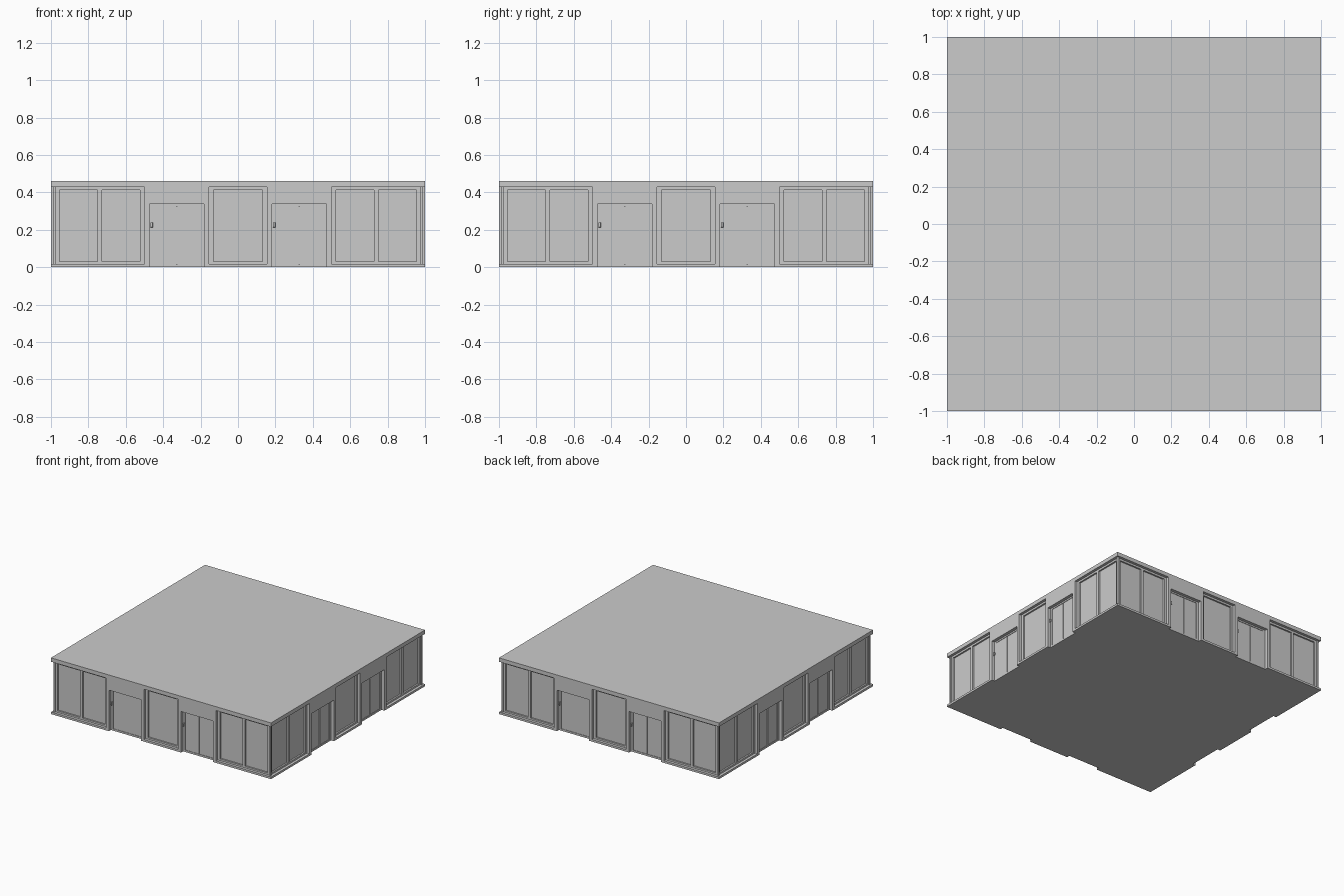
import bpy, bmesh
from mathutils import Matrix, Vector
from math import pi

if "Cube" in bpy.data.objects:
    bpy.data.objects.remove(bpy.data.objects["Cube"])

TOP, FASCIA, SILL, DOOR_H = 0.462, 0.43, 0.017, 0.337
CORE = 0.965                                  # half width of the inner block
DOORS = [(-0.473, -0.182), (0.182, 0.473)]
WINDOWS = [(-0.977, -0.50, 2), (-0.155, 0.155, 1), (0.50, 0.977, 2)]


def add_box(bm, u0, u1, y0, y1, z0, z1, bevel=0):
    size = Vector((u1 - u0, y1 - y0, z1 - z0))
    mid = Vector((u0 + u1, y0 + y1, z0 + z1)) / 2
    m = Matrix.Translation(mid) @ Matrix.Diagonal((*size, 1))
    v = bmesh.ops.create_cube(bm, size=1, matrix=m)["verts"]
    if bevel:
        edges = list({e for p in v for e in p.link_edges})
        bmesh.ops.bevel(bm, geom=edges, offset=bevel, segments=1, affect='EDGES')


def make(name, boxes, turn=0):
    """One object from a list of boxes, turned to one of the four sides."""
    bm = bmesh.new()
    for b in boxes:
        add_box(bm, *b)
    bm.transform(Matrix.Rotation(turn, 4, 'Z'))
    me = bpy.data.meshes.new(name)
    bm.to_mesh(me)
    bm.free()
    ob = bpy.data.objects.new(name, me)
    bpy.context.collection.objects.link(ob)
    return ob


# inner block and roof slab
make("building_core", [(-CORE, CORE, -CORE, CORE, 0, FASCIA)])
make("roof_slab", [(-1, 1, -1, 1, FASCIA, TOP)])

for i, side in enumerate(("front", "right", "back", "left")):
    turn = i * pi / 2

    # base strip, interrupted at the door openings
    make(side + "_plinth", [(u0, u1, -1, -CORE, 0, SILL) for u0, u1 in
         ((-1, -0.473), (-0.182, 0.182), (0.473, CORE))], turn)

    # wall around each door: two piers and a lintel
    wall = []
    for a, b in DOORS:
        lo, hi = (-0.50, -0.155) if a < 0 else (0.155, 0.50)
        wall += [(lo, a, -1, -CORE, SILL, FASCIA),
                 (b, hi, -1, -CORE, SILL, FASCIA),
                 (a, b, -1, -CORE, DOOR_H, FASCIA)]
    make(side + "_door_wall", wall, turn)

    # corner post
    make(side + "_corner_post", [(-0.987, -0.973, -0.987, -0.973, SILL, FASCIA)], turn)

    # window frames: rails top and bottom, stiles between the panes
    frames = []
    for a, b, n in WINDOWS:
        y0, y1 = -0.978, -CORE
        frames += [(a, b, y0, y1, SILL, 0.031), (a, b, y0, y1, 0.414, FASCIA)]
        step = (b - a - 0.023) / n
        for k in range(n + 1):
            u = a + k * step
            frames.append((u, u + 0.023, y0, y1, 0.031, 0.414))
    make(side + "_window_frames", frames, turn)

    # recessed double doors with a narrow frame and a lever handle
    casing, leaves, handles = [], [], []
    for a, b in DOORS:
        y0, y1 = -0.974, -CORE
        mid = (a + b) / 2
        casing += [(a, a + 0.02, y0, y1, 0, DOOR_H), (b - 0.02, b, y0, y1, 0, DOOR_H),
                   (a + 0.02, b - 0.02, y0, y1, 0.325, DOOR_H),
                   (a + 0.02, b - 0.02, y0, y1, 0, 0.015)]
        leaves += [(a + 0.02, mid - 0.004, -0.97, y1, 0.015, 0.325),
                   (mid + 0.004, b - 0.02, -0.97, y1, 0.015, 0.325)]
        handles += [(a + 0.004, a + 0.012, -0.988, -0.973, 0.228, 0.238),
                    (a + 0.004, a + 0.018, -0.99, -0.983, 0.212, 0.24, 0.002)]
    make(side + "_door_casings", casing, turn)
    make(side + "_door_leaves", leaves, turn)
    make(side + "_door_handles", handles, turn)
